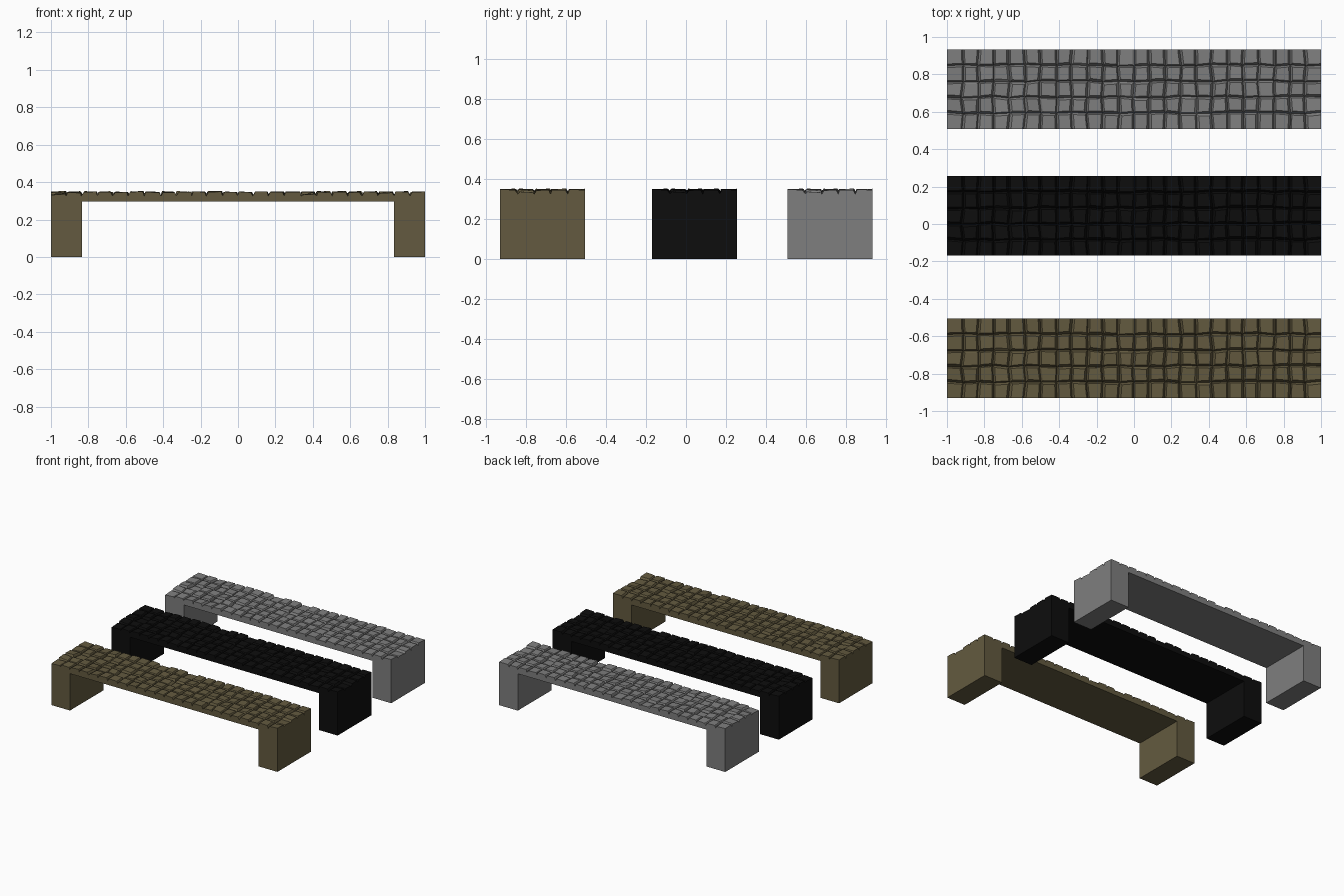
import bpy, bmesh, random
from mathutils import Vector

if "Cube" in bpy.data.objects:
    bpy.data.objects.remove(bpy.data.objects["Cube"])

random.seed(4)
W, D = 2.0, 0.425            # bench length and depth
COLS, ROWS = 24, 5           # cobbles along and across
GROOVE, UNDER, LEG = 0.326, 0.295, 0.165


def snap_edges(verts):
    # keep the outer cobbles flush with the bench sides
    for v in verts:
        if abs(v.co.x) > W / 2 - 0.022:
            v.co.x = W / 2 if v.co.x > 0 else -W / 2
        if abs(v.co.y) > D / 2 - 0.022:
            v.co.y = D / 2 if v.co.y > 0 else -D / 2


def cobble_top(bm):
    # grid of cells with slightly wandering grooves
    bmesh.ops.create_grid(bm, x_segments=COLS, y_segments=ROWS, size=1)
    for v in bm.verts:
        inner_x, inner_y = abs(v.co.x) < 0.99, abs(v.co.y) < 0.99
        v.co = Vector((v.co.x * W / 2, v.co.y * D / 2, GROOVE))
        if inner_x:
            v.co.x += random.uniform(-0.006, 0.006)
        if inner_y:
            v.co.y += random.uniform(-0.005, 0.005)
        if inner_x and inner_y:
            v.co.z += random.uniform(-0.004, 0.003)
    # each cell becomes a raised, gently tilted stone with a worn rim
    for f in list(bm.faces):
        low = random.random() < 0.08
        rise = 0.010 if low else random.uniform(0.018, 0.024)
        tx, ty = random.uniform(-0.07, 0.07), random.uniform(-0.07, 0.07)
        shift = Vector((random.uniform(-0.003, 0.003), random.uniform(-0.003, 0.003), 0))
        for width, part in ((random.uniform(0.008, 0.012), 0.8), (0.004, 1.0)):
            bmesh.ops.inset_individual(bm, faces=[f], thickness=width)
            c = f.calc_center_median()
            for v in f.verts:
                if part < 1:
                    v.co += shift
                d = v.co - c
                v.co.z = GROOVE + rise * part + d.x * tx + d.y * ty
            snap_edges(f.verts)


def bench_body(bm):
    # bridge-shaped side profile swept across the depth, open at the top
    a, b = W / 2, W / 2 - LEG
    prof = [(-a, GROOVE), (-a, 0), (-b, 0), (-b, UNDER),
            (b, UNDER), (b, 0), (a, 0), (a, GROOVE)]
    front = [bm.verts.new((x, -D / 2, z)) for x, z in prof]
    back = [bm.verts.new((x, D / 2, z)) for x, z in prof]
    bm.faces.new(front)
    bm.faces.new(back[::-1])
    for i in range(len(prof) - 1):
        bm.faces.new((front[i], back[i], back[i + 1], front[i + 1]))


def build_mesh():
    bm = bmesh.new()
    cobble_top(bm)
    bench_body(bm)
    bmesh.ops.remove_doubles(bm, verts=bm.verts, dist=0.0001)
    bmesh.ops.recalc_face_normals(bm, faces=bm.faces)
    mesh = bpy.data.meshes.new("cobbled_bench")
    bm.to_mesh(mesh)
    bm.free()
    return mesh


# three identical benches in different stone colours
base = build_mesh()
for name, y, col in (("brown_bench", -0.718, (0.125, 0.102, 0.05, 1)),
                     ("black_bench", 0.043, (0.004, 0.004, 0.004, 1)),
                     ("grey_bench", 0.72, (0.21, 0.21, 0.21, 1))):
    mesh = base.copy()
    mat = bpy.data.materials.new(name + "_stone")
    mat.diffuse_color = col
    mat.use_nodes = True
    mat.node_tree.nodes["Principled BSDF"].inputs["Base Color"].default_value = mat.diffuse_color
    mesh.materials.append(mat)
    ob = bpy.data.objects.new(name, mesh)
    ob.location.y = y
    bpy.context.collection.objects.link(ob)
